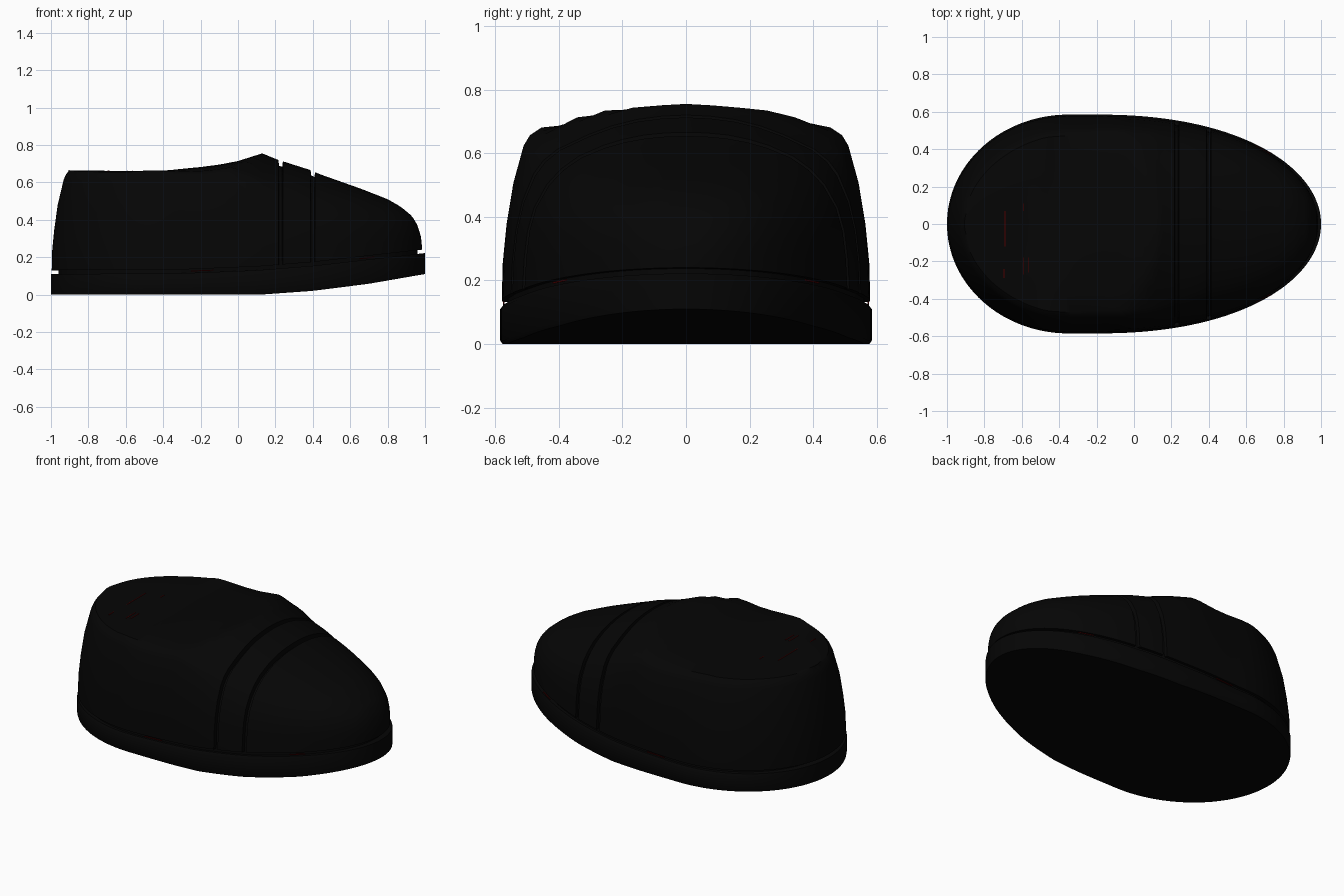
import bpy, bmesh, math
from mathutils import Vector

if "Cube" in bpy.data.objects:
    bpy.data.objects.remove(bpy.data.objects["Cube"], do_unlink=True)


def material(name, colour):
    mat = bpy.data.materials.new(name)
    mat.use_nodes = True
    mat.diffuse_color = colour
    mat.node_tree.nodes["Principled BSDF"].inputs["Base Color"].default_value = colour
    return mat


black = material("black", (0.0016, 0.0016, 0.0016, 1))
dark_red = material("dark red", (0.08, 0.0, 0.0, 1))


def lerp(a, b, t):
    return a + (b - a) * t


def clamp(t):
    return min(1, max(0, t))


def curve(points, x):
    """Piecewise linear value of a profile at x."""
    if x <= points[0][0]:
        return points[0][1]
    for (x0, z0), (x1, z1) in zip(points, points[1:]):
        if x <= x1:
            return lerp(z0, z1, (x - x0) / (x1 - x0))
    return points[-1][1]


def half_width(x):
    """Shoe outline: round heel, longer tapered toe."""
    if x < -0.35:
        t = min(1, (-0.35 - x) / 0.65)
        return 0.585 * math.sqrt(1 - t * t)
    t = clamp((x + 0.2) / 1.2)
    return 0.585 * math.sqrt(1 - t ** 2.2)


def loft(name, stations, section, angle):
    """Skin closed cross-sections along x."""
    bm = bmesh.new()
    rings = [[bm.verts.new(p) for p in section(x)] for x in stations]
    n = len(rings[0])
    for a, b in zip(rings, rings[1:]):
        for j in range(n):
            k = (j + 1) % n
            bm.faces.new((a[j], a[k], b[k], b[j]))
    bmesh.ops.remove_doubles(bm, verts=bm.verts, dist=0.0002)
    bmesh.ops.recalc_face_normals(bm, faces=bm.faces)
    mesh = bpy.data.meshes.new(name)
    bm.to_mesh(mesh)
    bm.free()
    obj = bpy.data.objects.new(name, mesh)
    bpy.context.collection.objects.link(obj)
    mesh.materials.append(black)
    bpy.ops.object.select_all(action='DESELECT')
    obj.select_set(True)
    bpy.context.view_layer.objects.active = obj
    bpy.ops.object.shade_smooth_by_angle(angle=math.radians(angle))


def mirrored(half):
    """Add the other side of a half section that ends on the centre line."""
    return half + [(x, -y, z) for x, y, z in reversed(half[:-1])]


even = [-math.cos(math.pi * i / 80) for i in range(81)]

# Sole heights along the shoe
sole_bottom = [(0.12, 0), (0.4, 0.02), (0.7, 0.058), (1, 0.11)]
sole_top = [(-1, 0.11), (-0.3, 0.114), (0.1, 0.13), (0.4, 0.154), (1, 0.222)]


def sole_section(x):
    w, lo, hi = half_width(x), curve(sole_bottom, x), curve(sole_top, x)
    return mirrored([(x, 0, lo), (x, w * 0.985, lo), (x, w, lo + 0.012),
                     (x, w, hi - 0.012), (x, w * 0.985, hi), (x, 0, hi)])


loft("sole", even, sole_section, 40)


# Recessed welt between sole and upper
def welt_section(x):
    w, z = half_width(x) * 0.96, curve(sole_top, x)
    x *= 0.96
    return mirrored([(x, 0, z - 0.03), (x, w, z - 0.03), (x, w, z + 0.04), (x, 0, z + 0.04)])


loft("welt", even, welt_section, 40)

# Upper: spine height and three section shapes (width, height fractions)
spine = [(-1, 0.665), (-0.6, 0.66), (-0.4, 0.663), (-0.2, 0.682), (-0.1, 0.695), (0, 0.714),
         (0.1, 0.746), (0.13, 0.755), (0.21, 0.722), (0.39, 0.665), (0.42, 0.65), (0.66, 0.565),
         (0.8, 0.51), (0.87, 0.47), (0.93, 0.42), (0.96, 0.37), (0.978, 0.31), (0.985, 0.245)]
heel_shape = [(1, 0), (0.995, 0.2), (0.975, 0.4), (0.94, 0.65), (0.88, 0.9),
              (0.86, 0.95), (0.82, 0.99), (0.6, 1), (0.45, 1), (0.3, 1), (0.15, 1), (0, 1)]
collar_shape = [(1, 0), (0.995, 0.2), (0.975, 0.4), (0.94, 0.6), (0.885, 0.79),
                (0.85, 0.845), (0.79, 0.88), (0.6, 0.932), (0.45, 0.966), (0.3, 0.986),
                (0.15, 0.996), (0, 1)]
toe_shape = [(1, 0), (0.99, 0.2), (0.97, 0.38), (0.93, 0.53), (0.85, 0.68), (0.76, 0.78),
             (0.65, 0.86), (0.5, 0.925), (0.38, 0.96), (0.25, 0.985), (0.12, 0.997), (0, 1)]
seams = (0.228, 0.4)


def end_scale(x):
    """The upper reaches the heel end but stops short of the toe end."""
    return 0.985 if x > 0 else 0.996


def upper_section(x):
    w, lo = half_width(x / end_scale(x)) * 0.99, curve(sole_top, x) + 0.02
    shrink = 1
    if any(abs(x - s) < 0.009 for s in seams):
        w, shrink = w * 0.965, 0.945
    heel_lean = 0.09 * max(0, (-0.3 - x) / 0.7)
    half = [(x, 0, lo)]
    for h, c, t in zip(heel_shape, collar_shape, toe_shape):
        if x < 0.1:
            f, a, b = clamp((x + 0.5) / 0.45), h, c
        else:
            f, a, b = clamp((x - 0.1) / 0.3), c, t
        fy, fz = lerp(a[0], b[0], f), lerp(a[1], b[1], f)
        # lean the heel wall inward as it rises
        lean = heel_lean * min(1, (1 - fy) / 0.17)
        widen = 1 - 0.25 * (1 - fy) * max(0, -x - 0.5) / 0.5
        y = w * fy * widen
        # the collar ridge sweeps back towards the sides
        sweep = 0.8 * min(y, 0.47) ** 2 * clamp((0.42 - x) / 0.2)
        height = (curve(spine, x + sweep) - lo) * shrink
        half.append((x + lean, y, lo + height * fz))
    return mirrored(half)


stations = [x * end_scale(x) for x in even]
stations = [x for x in stations if all(abs(x - s) > 0.015 for s in seams)]
stations += [s + d for s in seams for d in (-0.012, -0.0085, 0.0085, 0.012)]
stations += [0.13]
loft("upper", sorted(stations), upper_section, 35)


# Slivers of red lining showing through the seams
def lining_slit(name, start, end):
    start, end = Vector(start), Vector(end)
    bpy.ops.mesh.primitive_cube_add(size=1, location=(start + end) / 2)
    obj = bpy.context.object
    obj.name = name
    obj.rotation_euler = (end - start).to_track_quat('X', 'Z').to_euler()
    obj.scale = ((end - start).length, 0.004, 0.005)
    obj.data.materials.append(dark_red)


for x, y0, y1 in [(-0.69, -0.12, 0.07), (-0.695, -0.29, -0.24), (-0.59, 0.07, 0.11),
                  (-0.59, -0.27, -0.18), (-0.565, -0.26, -0.18)]:
    z = curve(spine, x)
    lining_slit("heel_lining_slit", (x, y0, z), (x, y1, z))

for side in (-1, 1):
    for x0, x1 in [(-0.25, -0.13), (0.65, 0.73)]:
        ends = [(x, side * half_width(x) * 0.98, curve(sole_top, x) + 0.01) for x in (x0, x1)]
        lining_slit("welt_lining_slit", *ends)
